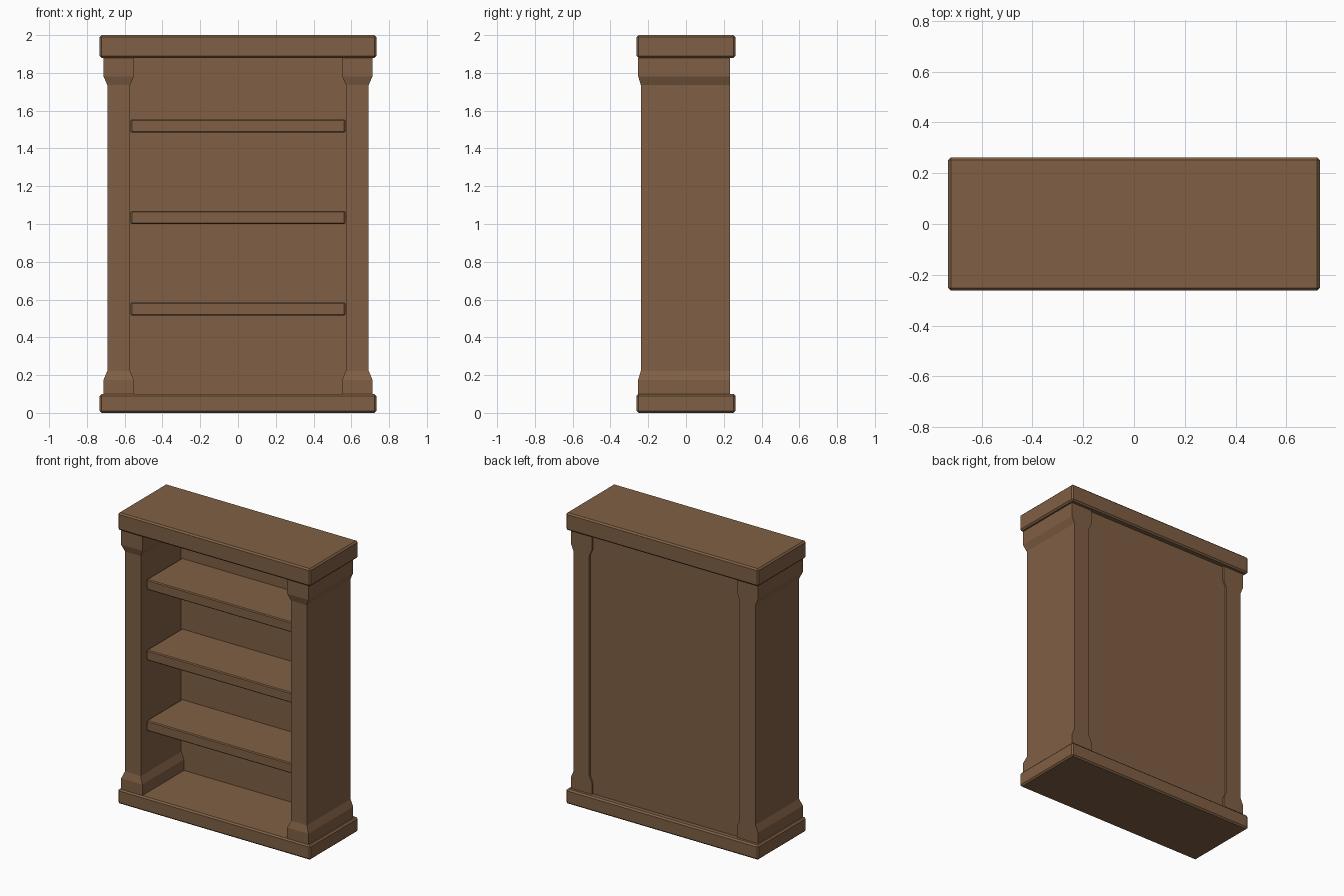
import bpy, bmesh

if "Cube" in bpy.data.objects:
    bpy.data.objects.remove(bpy.data.objects["Cube"])

wood = bpy.data.materials.new("brown_wood")
wood.diffuse_color = (0.216, 0.117, 0.058, 1)
wood.use_nodes = True
wood.node_tree.nodes["Principled BSDF"].inputs["Base Color"].default_value = wood.diffuse_color


def finish(name, bm, bevel=0):
    bmesh.ops.recalc_face_normals(bm, faces=bm.faces)
    mesh = bpy.data.meshes.new(name)
    bm.to_mesh(mesh)
    bm.free()
    mesh.materials.append(wood)
    obj = bpy.data.objects.new(name, mesh)
    bpy.context.collection.objects.link(obj)
    if bevel:
        mod = obj.modifiers.new("eased_edges", 'BEVEL')
        mod.width = bevel
        mod.segments = 1
    return obj


def loft(name, sections, bevel=0):
    """Stack of rectangles (z, x0, x1, y0, y1) skinned into a closed solid."""
    bm = bmesh.new()
    rings = [[bm.verts.new(p) for p in ((x0, y0, z), (x1, y0, z), (x1, y1, z), (x0, y1, z))]
             for z, x0, x1, y0, y1 in sections]
    for a, b in zip(rings, rings[1:]):
        for i in range(4):
            j = (i + 1) % 4
            bm.faces.new((a[i], a[j], b[j], b[i]))
    bm.faces.new(rings[0][::-1])
    bm.faces.new(rings[-1])
    return finish(name, bm, bevel)


def board(name, half_x, y0, y1, z0, z1, bevel=0):
    return loft(name, [(z, -half_x, half_x, y0, y1) for z in (z0, z1)], bevel)


# Plinth and top slab
board("base", 0.732, -0.262, 0.262, 0.0, 0.10, 0.01)
board("top_slab", 0.732, -0.262, 0.262, 1.88, 2.0, 0.01)

# Side boards, flared at both ends on the front, inner and outer faces
wide = (0.551, 0.712, -0.253, 0.234)
slim = (0.572, 0.692, -0.239, 0.234)
levels = ((0.10, wide), (0.175, wide), (0.223, slim),
          (1.735, slim), (1.782, wide), (1.88, wide))
for side, s in (("left", -1), ("right", 1)):
    loft(side + "_side", [(z, s * r[0], s * r[1], r[2], r[3]) for z, r in levels])

# Back panel, set slightly in from the rear edges of the sides
board("back_panel", 0.575, 0.20, 0.222, 0.10, 1.88)

# Shelves
for i, z in enumerate((0.515, 1.0, 1.485)):
    board(f"shelf_{i + 1}", 0.568, -0.185, 0.203, z, z + 0.07, 0.006)
